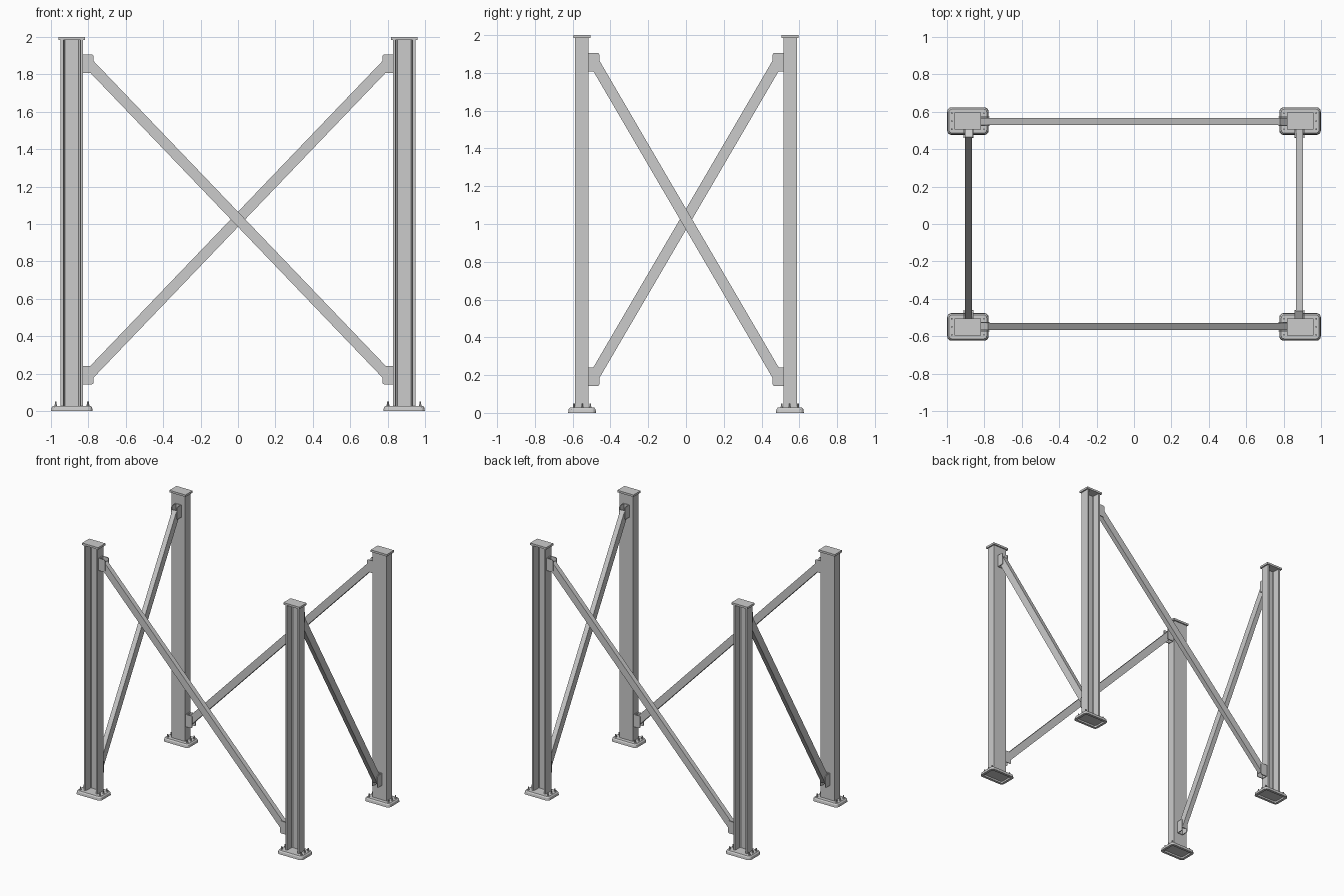
import bpy, bmesh, math
from mathutils import Vector

if "Cube" in bpy.data.objects:
    bpy.data.objects.remove(bpy.data.objects["Cube"])

CX, CY = 0.888, 0.55          # column centres


def finish(bm, name):
    bmesh.ops.recalc_face_normals(bm, faces=bm.faces)
    me = bpy.data.meshes.new(name)
    bm.to_mesh(me)
    bm.free()
    ob = bpy.data.objects.new(name, me)
    bpy.context.collection.objects.link(ob)
    return ob


def prism(bm, pts, vec):
    vec = Vector(vec)
    a = [bm.verts.new(p) for p in pts]
    b = [bm.verts.new(Vector(p) + vec) for p in pts]
    bm.faces.new(a)
    bm.faces.new(b)
    n = len(a)
    for i in range(n):
        bm.faces.new((a[i], a[(i + 1) % n], b[(i + 1) % n], b[i]))


def rounded(cx, cy, hx, hy, r, seg=4):
    out = []
    for k, (sx, sy) in enumerate([(1, 1), (-1, 1), (-1, -1), (1, -1)]):
        for i in range(seg + 1):
            t = math.pi / 2 * (k + i / seg)
            out.append((cx + sx * (hx - r) + r * math.cos(t),
                        cy + sy * (hy - r) + r * math.sin(t)))
    return out


def base_plate(name, x, y):
    # stacked rings: underside recess, rim, side wall, chamfered top
    bm = bmesh.new()
    rings = []
    for inset, z in [(.020, .014), (.020, 0), (0, 0), (.003, .019), (.010, .028)]:
        pts = rounded(x, y, .111 - inset, .074 - inset, .024 - inset * .7)
        rings.append([bm.verts.new((px, py, z)) for px, py in pts])
    n = len(rings[0])
    for a, b in zip(rings, rings[1:]):
        for i in range(n):
            bm.faces.new((a[i], a[(i + 1) % n], b[(i + 1) % n], b[i]))
    bm.faces.new(rings[0])
    bm.faces.new(rings[-1])
    finish(bm, name)


def anchor_bolts(name, x, y):
    bm = bmesh.new()
    for dx in (-.086, .086):
        for dy in (-.043, 0, .043):
            for r, z0, z1, n in [(.0075, .026, .034, 6), (.0045, .034, .05, 8)]:
                pts = [(x + dx + r * math.cos(2 * math.pi * i / n),
                        y + dy + r * math.sin(2 * math.pi * i / n), z0) for i in range(n)]
                prism(bm, pts, (0, 0, z1 - z0))
    finish(bm, name)


# Columns: channel sections with the open side facing outwards
half = [(.060, -.036), (.060, .036), (.046, .036), (.042, -.020), (.036, -.026)]
profile = half + [(-px, py) for px, py in reversed(half)]
for sx, side in ((-1, "left"), (1, "right")):
    for sy, end in ((-1, "front"), (1, "back")):
        tag = f"{end}_{side}"
        x, y = sx * CX, sy * CY
        bm = bmesh.new()
        prism(bm, [(x + px, y + sy * (py + .001), .026) for px, py in profile], (0, 0, 1.961))
        finish(bm, "column_" + tag)
        # Cap plate
        bm = bmesh.new()
        prism(bm, [(x + a * .071, y + b * .045, 1.984)
                   for a, b in [(-1, -1), (1, -1), (1, 1), (-1, 1)]], (0, 0, .016))
        finish(bm, "cap_plate_" + tag)
        base_plate("base_plate_" + tag, x, y)
        anchor_bolts("anchor_bolts_" + tag, x, y)


def brace_side(tag, to_world, reach, depth):
    # u runs along the side, v is out of plane; reach = inner column face
    z_top, z_low = 1.862, .188
    u_end = reach - .026
    d = Vector((2 * u_end, z_low - z_top)).normalized()
    n = Vector((-d.y, d.x)) * .028
    p, q = Vector((-u_end, z_top)), Vector((u_end, z_low))

    # Diagonal brace
    bm = bmesh.new()
    v0, v1 = depth - .019, depth + .019
    pts = [to_world(c.x, v0, c.y) for c in (p + n, q + n, q - n, p - n)]
    prism(bm, pts, Vector(to_world(0, v1, 0)) - Vector(to_world(0, v0, 0)))
    finish(bm, "brace_" + tag)

    # Forked brackets: back plate and two rounded cheeks
    for s, z, end in ((-1, 1.857, "upper"), (1, .192, "lower")):
        bm = bmesh.new()
        cheek = [(0, -.049), (.047, -.049), (.053, -.046), (.056, -.040),
                 (.056, .040), (.053, .046), (.047, .049), (0, .049)]
        t = Vector(to_world(0, .006, 0)) - Vector(to_world(0, 0, 0))
        for v in (depth - .026, depth + .020):
            prism(bm, [to_world(s * (reach - a), v, z + b) for a, b in cheek], t)
        back = [(-.002, -.049), (.006, -.049), (.006, .049), (-.002, .049)]
        prism(bm, [to_world(s * (reach - a), depth - .020, z + b) for a, b in back], t * (.040 / .006))
        finish(bm, f"bracket_{tag}_{end}")


# Four sides, opposite ones turned by 180 degrees
for k, long_tag, short_tag in ((1, "front", "right"), (-1, "back", "left")):
    brace_side(long_tag, lambda u, v, z, k=k: (k * u, -k * v, z), CX - .060, .549)
    brace_side(short_tag, lambda u, v, z, k=k: (k * v, k * u, z), CY - .035, .885)
